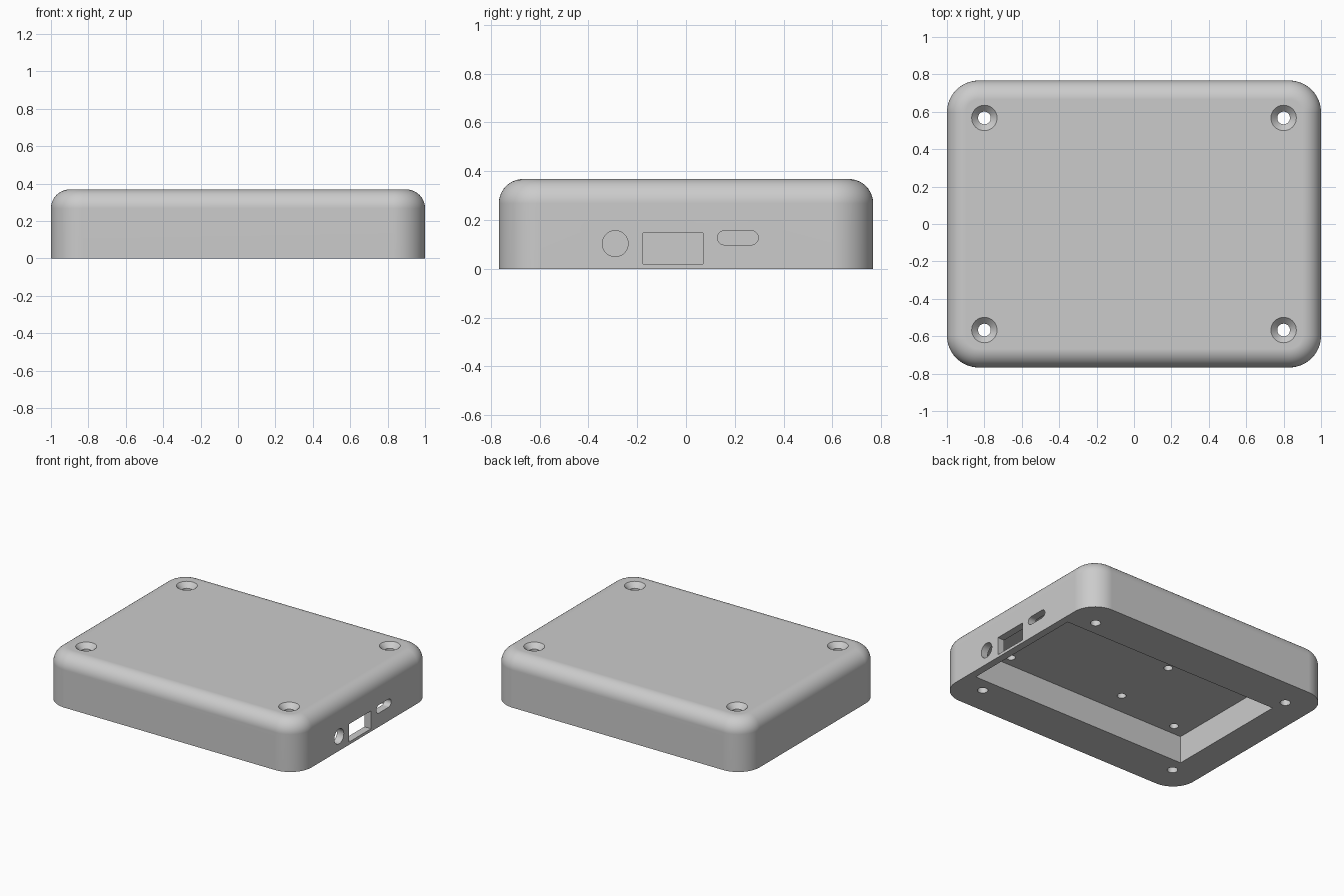
import bpy, bmesh, math
from mathutils import Matrix, Vector

cube = bpy.data.objects.get("Cube")
if cube:
    bpy.data.objects.remove(cube, do_unlink=True)

LENGTH, WIDTH, HEIGHT = 2.0, 1.534, 0.368
POCKET_DEPTH = 0.195

grey = bpy.data.materials.new("plain grey plastic")
grey.use_nodes = True
colour = (0.6, 0.6, 0.6, 1)
grey.diffuse_color = colour
grey.node_tree.nodes["Principled BSDF"].inputs["Base Color"].default_value = colour


def make_object(name, bm):
    mesh = bpy.data.meshes.new(name)
    bmesh.ops.recalc_face_normals(bm, faces=bm.faces)
    bm.to_mesh(mesh)
    bm.free()
    mesh.materials.append(grey)
    obj = bpy.data.objects.new(name, mesh)
    bpy.context.collection.objects.link(obj)
    return obj


def box_bmesh(low, high):
    low, high = Vector(low), Vector(high)
    bm = bmesh.new()
    matrix = Matrix.Translation((low + high) / 2) @ Matrix.Diagonal((*(high - low), 1))
    bmesh.ops.create_cube(bm, size=1, matrix=matrix)
    return bm


def round_edges(bm, test, radius, segments):
    edges = [e for e in bm.edges if test(*e.verts)]
    bmesh.ops.bevel(bm, geom=edges, offset=radius, segments=segments,
                    profile=0.5, affect='EDGES')


def cylinder(name, centre, depth, r1, r2, axis='Z'):
    bm = bmesh.new()
    turn = Matrix.Rotation(math.pi / 2, 4, 'Y') if axis == 'X' else Matrix.Identity(4)
    bmesh.ops.create_cone(bm, cap_ends=True, segments=40, radius1=r1, radius2=r2,
                          depth=depth, matrix=Matrix.Translation(centre) @ turn)
    return make_object(name, bm)


# Rounded housing with a flat base
bm = box_bmesh((-LENGTH / 2, -WIDTH / 2, 0), (LENGTH / 2, WIDTH / 2, HEIGHT))
round_edges(bm, lambda a, b: abs(a.co.z - b.co.z) > 0.1, 0.17, 14)
round_edges(bm, lambda a, b: min(a.co.z, b.co.z) > HEIGHT - 0.001, 0.1, 10)
housing = make_object("housing", bm)

# Board pocket, open underneath
cutters = [make_object("pocket_cutter",
                       box_bmesh((-0.78, -0.462, -0.1), (0.947, 0.462, POCKET_DEPTH)))]

# Countersunk screw holes in the four corners
for x in (-0.8, 0.8):
    for y in (-0.567, 0.567):
        cutters.append(cylinder("screw_hole_cutter", (x, y, 0.2), 0.8, 0.034, 0.034))
        cutters.append(cylinder("countersink_cutter", (x, y, HEIGHT), 0.068, 0.034, 0.102))

# Blind board mounting holes in the pocket ceiling
for x, y in ((0.715, -0.385), (0.693, 0.418), (-0.15, -0.303),
             (-0.15, 0.165), (-0.555, 0.418), (-0.66, -0.385)):
    cutters.append(cylinder("mount_hole_cutter", (x, y, POCKET_DEPTH + 0.03), 0.14, 0.029, 0.029))

# Connector openings in the left wall: round, rectangular and slotted
cutters.append(cylinder("round_port_cutter", (0.98, -0.29, 0.103), 0.16, 0.053, 0.053, 'X'))
cutters.append(make_object("square_port_cutter",
                           box_bmesh((0.9, -0.177, 0.02), (1.1, 0.07, 0.147))))
bm = box_bmesh((0.9, 0.129, 0.098), (1.1, 0.296, 0.156))
round_edges(bm, lambda a, b: abs(a.co.x - b.co.x) > 0.1, 0.0288, 8)
cutters.append(make_object("slot_port_cutter", bm))

# Cut all openings, then drop the cutters
for cutter in cutters:
    mod = housing.modifiers.new(cutter.name, 'BOOLEAN')
    mod.operation, mod.solver, mod.object = 'DIFFERENCE', 'EXACT', cutter
bpy.context.view_layer.update()
result = bpy.data.meshes.new_from_object(housing.evaluated_get(bpy.context.evaluated_depsgraph_get()))
housing.modifiers.clear()
housing.data = result
result.name = "housing"
result.materials.clear()
result.materials.append(grey)
for face in result.polygons:
    face.material_index = 0
for cutter in cutters:
    bpy.data.objects.remove(cutter, do_unlink=True)

# Smooth fillets with crisp openings
bpy.ops.object.select_all(action='DESELECT')
housing.select_set(True)
bpy.context.view_layer.objects.active = housing
bpy.ops.object.shade_smooth_by_angle(angle=math.radians(30))
weighted = housing.modifiers.new("even_shading", 'WEIGHTED_NORMAL')
weighted.keep_sharp = True
